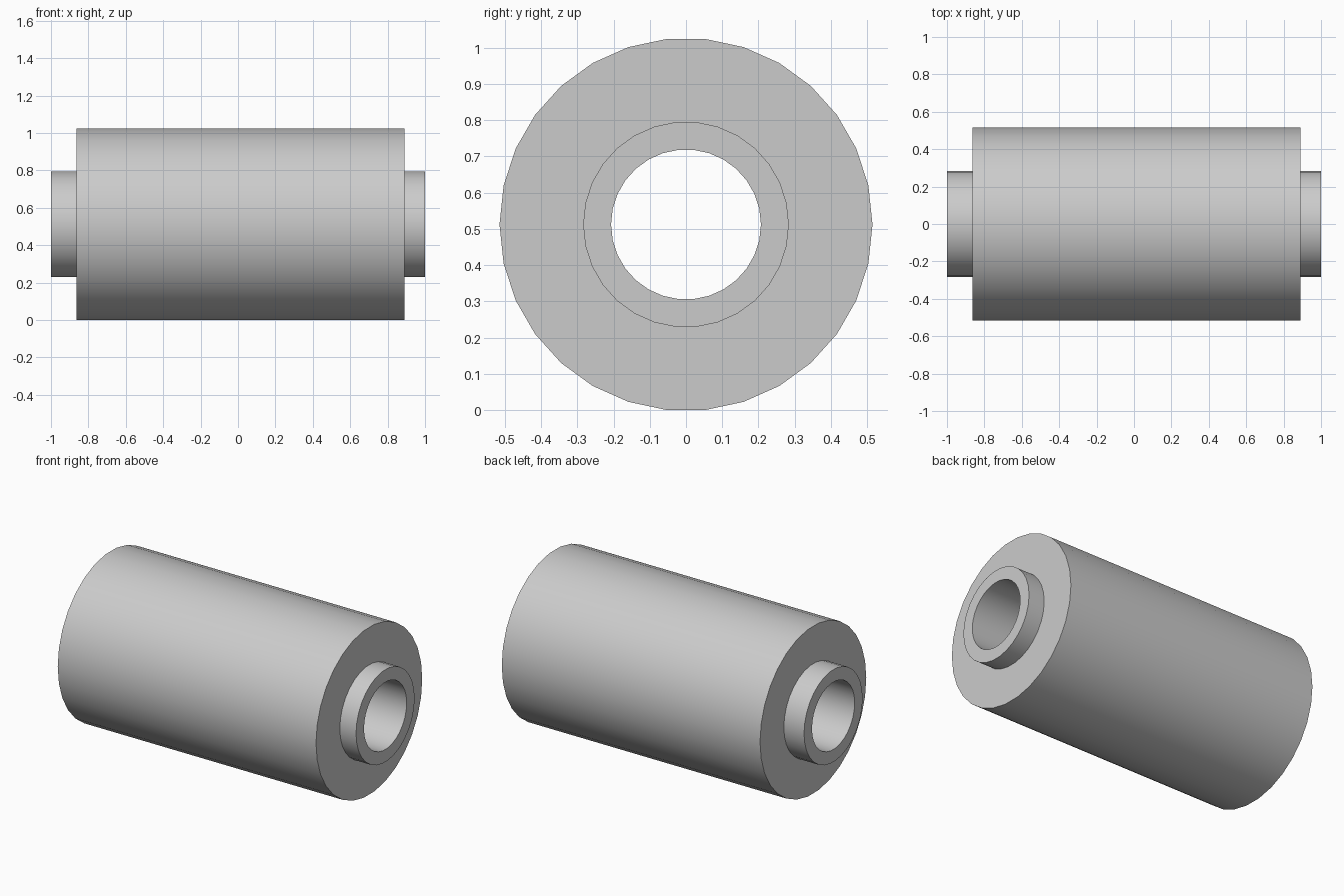
import bpy, bmesh, math

if "Cube" in bpy.data.objects:
    bpy.data.objects.remove(bpy.data.objects["Cube"])

SIDES = 30
R = 0.515                                    # outer radius
CZ = R * math.cos(math.pi / SIDES)           # lowest facet rests on z = 0

# Closed half-section (x, radius): wide roller body, hub stubs, through bore
profile = [
    (-1.0, 0.207), (-1.0, 0.284), (-0.863, 0.284), (-0.863, R),
    (0.89, R), (0.89, 0.284), (1.0, 0.284), (1.0, 0.207),
]

# Revolve the section around the x axis
bm = bmesh.new()
rings = []
for i in range(SIDES):
    a = 2 * math.pi * i / SIDES
    rings.append([bm.verts.new((x, r * math.cos(a), CZ + r * math.sin(a)))
                  for x, r in profile])
n = len(profile)
for i in range(SIDES):
    p, q = rings[i], rings[(i + 1) % SIDES]
    for j in range(n):
        k = (j + 1) % n
        bm.faces.new((p[j], p[k], q[k], q[j]))
bmesh.ops.recalc_face_normals(bm, faces=bm.faces)

mesh = bpy.data.meshes.new("roller_sleeve")
bm.to_mesh(mesh)
bm.free()
roller = bpy.data.objects.new("roller_sleeve", mesh)
bpy.context.collection.objects.link(roller)

# Smooth round walls, crisp end rims
bpy.context.view_layer.objects.active = roller
roller.select_set(True)
bpy.ops.object.shade_smooth_by_angle(angle=math.radians(30))
